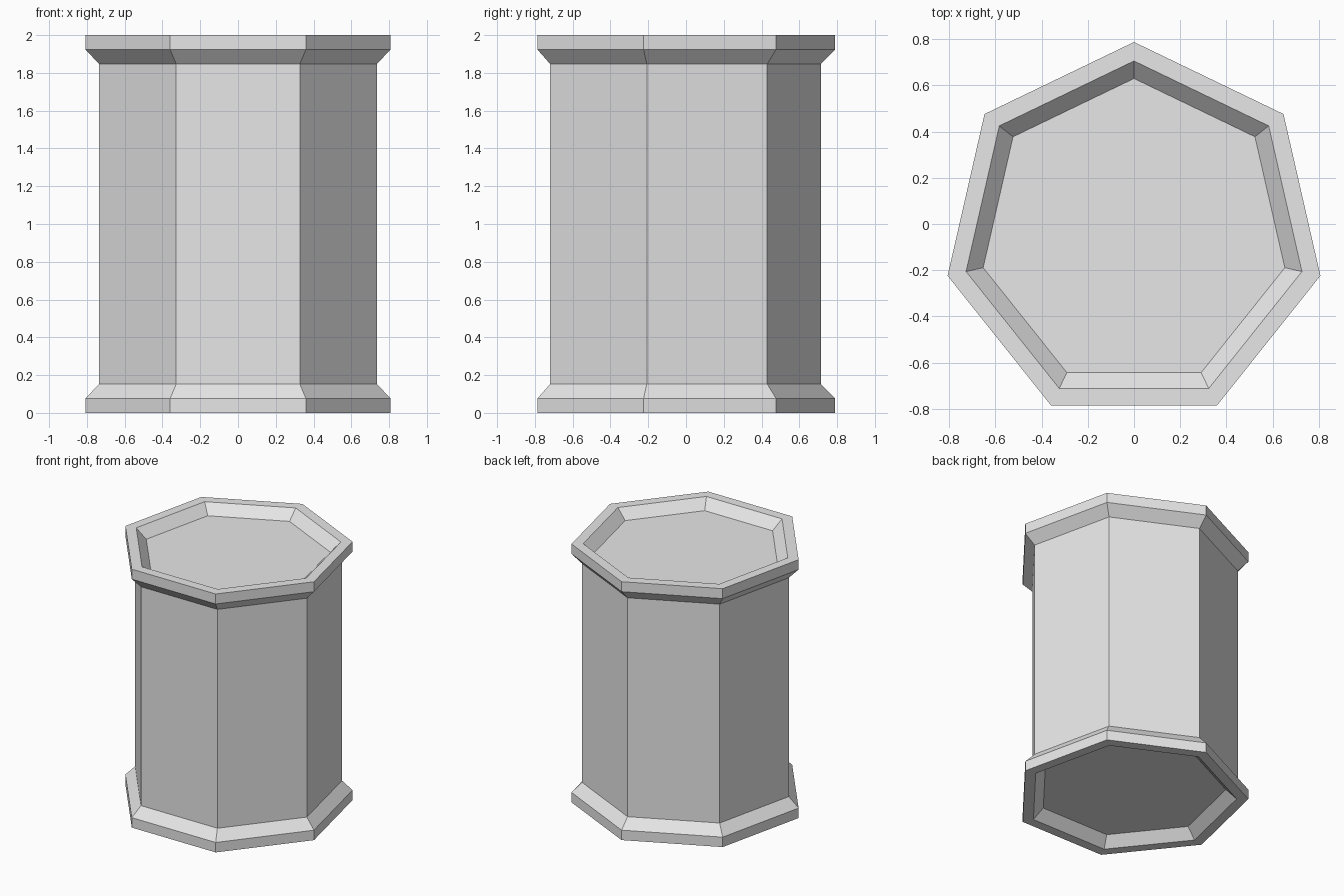
import bpy
import bmesh
from math import sin, cos, tau

cube = bpy.data.objects.get("Cube")
if cube:
    bpy.data.objects.remove(cube, do_unlink=True)

SIDES = 7
CENTRE_Y = -0.04  # puts the heptagon's bounding box on the origin

stone = bpy.data.materials.new("grey stone")
stone.use_nodes = True
stone.diffuse_color = (0.8, 0.8, 0.8, 1)
stone.node_tree.nodes["Principled BSDF"].inputs["Base Color"].default_value = stone.diffuse_color


def ring(bm, radius, z):
    """Heptagon of vertices with one corner pointing to the back."""
    return [bm.verts.new((radius * sin(tau * i / SIDES),
                          CENTRE_Y + radius * cos(tau * i / SIDES), z))
            for i in range(SIDES)]


# Half profile (radius, height): recessed floor, rim, collar, chamfer, shaft
lower = [(0.67, 0.075), (0.746, 0), (0.828, 0), (0.828, 0.077), (0.754, 0.153)]
# The upper half mirrors the lower one
profile = lower + [(r, 2 - z) for r, z in reversed(lower)]

bm = bmesh.new()
rings = [ring(bm, r, z) for r, z in profile]
for a, b in zip(rings, rings[1:]):
    for i in range(SIDES):
        j = (i + 1) % SIDES
        bm.faces.new((a[i], a[j], b[j], b[i]))

# Recessed end panels
bm.faces.new(rings[0])
bm.faces.new(rings[-1])
bmesh.ops.recalc_face_normals(bm, faces=bm.faces)

mesh = bpy.data.meshes.new("column")
bm.to_mesh(mesh)
bm.free()
mesh.materials.append(stone)
bpy.context.collection.objects.link(bpy.data.objects.new("column", mesh))
